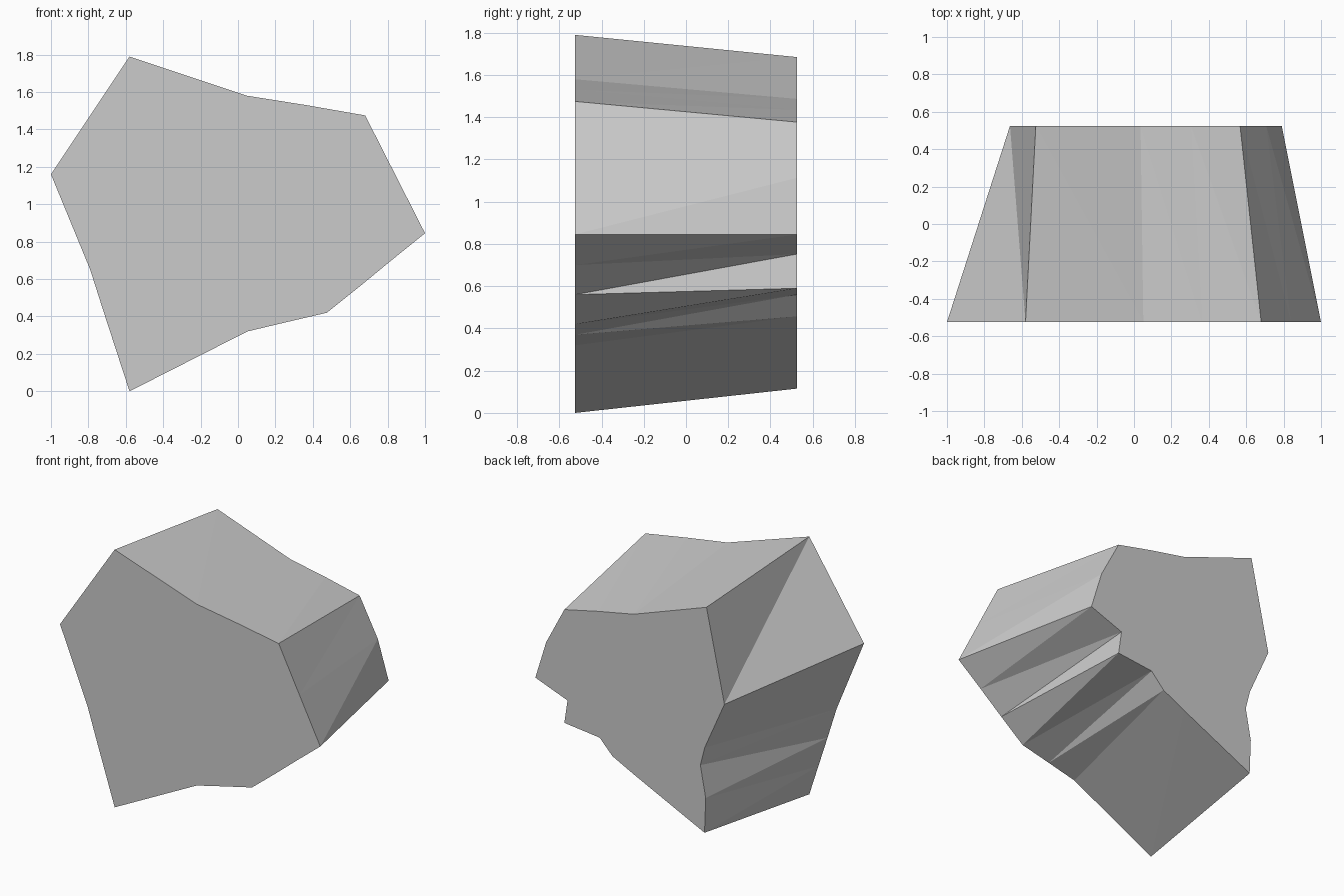
import bpy, bmesh

if "Cube" in bpy.data.objects:
    bpy.data.objects.remove(bpy.data.objects["Cube"])

# Front and back outlines (x, z), matched point for point
front = [(-.58, 0), (.05, .32), (.26, .37), (.475, .42), (.65, .56), (.82, .70),
         (1, .845), (.84, 1.16), (.68, 1.475), (.365, 1.53), (.05, 1.58),
         (-.58, 1.79), (-1, 1.16), (-.79, .65), (-.72, .43), (-.65, .215)]
back = [(-.51, .115), (.03, .373), (.197, .457), (.296, .56), (.567, .59), (.543, .752),
        (.79, .845), (.707, 1.113), (.567, 1.377), (.304, 1.435), (.035, 1.487),
        (-.525, 1.685), (-.663, 1.048), (-.511, .706), (-.478, .576), (-.519, .358)]
HALF_DEPTH = .525

stone = bpy.data.materials.new("stone_grey")
stone.diffuse_color = (.6, .6, .6, 1)
stone.use_nodes = True
stone.node_tree.nodes["Principled BSDF"].inputs["Base Color"].default_value = stone.diffuse_color

bm = bmesh.new()
f = [bm.verts.new((x, -HALF_DEPTH, z)) for x, z in front]
b = [bm.verts.new((x, HALF_DEPTH, z)) for x, z in back]

# Flat front and back caps
bm.faces.new(f)
bm.faces.new(b[::-1])

# Faceted sides, two triangles per outline step
n = len(f)
for i in range(n):
    j = (i + 1) % n
    bm.faces.new((f[i], b[i], b[j]))
    bm.faces.new((f[i], b[j], f[j]))
bmesh.ops.recalc_face_normals(bm, faces=bm.faces)

mesh = bpy.data.meshes.new("rock")
bm.to_mesh(mesh)
bm.free()
mesh.materials.append(stone)
bpy.context.collection.objects.link(bpy.data.objects.new("rock", mesh))
